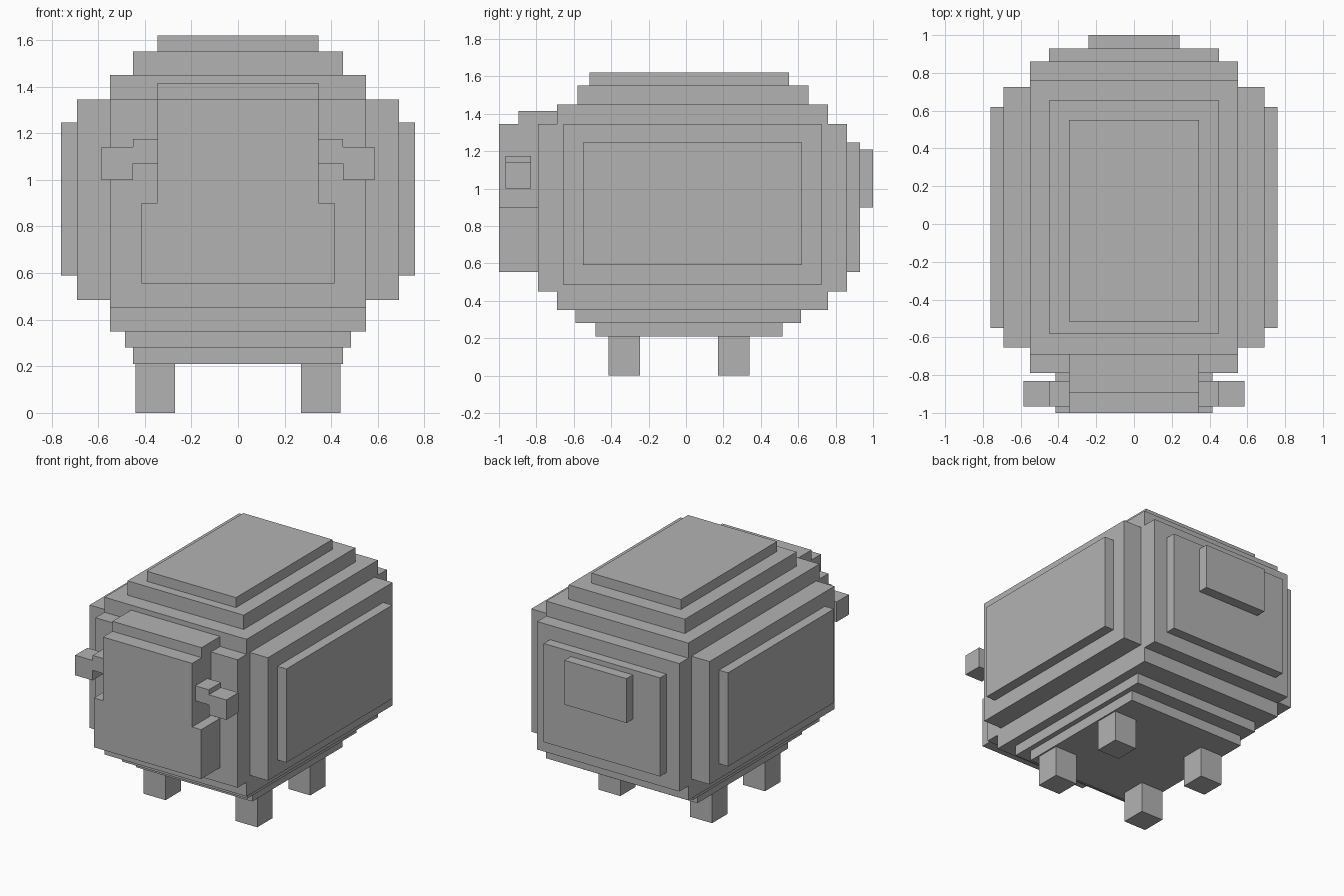
import bpy
import bmesh

if "Cube" in bpy.data.objects:
    bpy.data.objects.remove(bpy.data.objects["Cube"])

grey = bpy.data.materials.new("plain_grey")
grey.diffuse_color = (0.45, 0.45, 0.45, 1)
grey.use_nodes = True
grey.node_tree.nodes["Principled BSDF"].inputs["Base Color"].default_value = grey.diffuse_color


def boxes(name, *ranges):
    """One object made of boxes, each given as (x0, x1, y0, y1, z0, z1)."""
    bm = bmesh.new()
    for x0, x1, y0, y1, z0, z1 in ranges:
        for v in bmesh.ops.create_cube(bm, size=1)["verts"]:
            v.co = (x1 if v.co.x > 0 else x0,
                    y1 if v.co.y > 0 else y0,
                    z1 if v.co.z > 0 else z0)
    mesh = bpy.data.meshes.new(name)
    bm.to_mesh(mesh)
    bm.free()
    mesh.materials.append(grey)
    obj = bpy.data.objects.new(name, mesh)
    bpy.context.collection.objects.link(obj)
    return obj


def slab(name, half_width, *yz):
    """Box centred on x = 0."""
    return boxes(name, (-half_width, half_width, *yz))


def mirror(obj):
    obj.modifiers.new("mirror", "MIRROR").use_axis = (True, False, False)


# Rounded body: a core with stepped layers above, below and behind
slab("body_core", 0.55, -0.79, 0.86, 0.45, 1.345)
slab("body_middle", 0.55, -0.69, 0.76, 0.35, 1.45)
slab("back_step_lower", 0.45, -0.58, 0.655, 1.45, 1.55)
slab("back_step_upper", 0.345, -0.515, 0.55, 1.55, 1.62)
slab("belly_step_upper", 0.485, -0.59, 0.615, 0.28, 0.35)
slab("belly_step_lower", 0.45, -0.485, 0.515, 0.21, 0.28)
slab("rump", 0.45, 0.86, 0.93, 0.555, 1.245)
slab("tail", 0.24, 0.93, 1.0, 0.90, 1.21)

# Stepped flanks
mirror(boxes("flank",
             (0.55, 0.69, -0.655, 0.725, 0.485, 1.345),
             (0.69, 0.76, -0.55, 0.62, 0.59, 1.245)))

# Head: wide muzzle, narrower face, tuft on top
slab("muzzle", 0.415, -1.0, -0.79, 0.555, 0.90)
slab("face", 0.345, -1.0, -0.79, 0.90, 1.345)
slab("head_tuft", 0.345, -0.895, -0.69, 1.345, 1.415)

# Drooping ears
mirror(boxes("ear",
             (0.345, 0.45, -0.965, -0.83, 1.07, 1.175),
             (0.45, 0.585, -0.965, -0.83, 1.0, 1.14)))

# Legs
for name, y in (("front_leg", -0.415), ("hind_leg", 0.17)):
    mirror(boxes(name, (0.27, 0.44, y, y + 0.17, 0, 0.21)))
